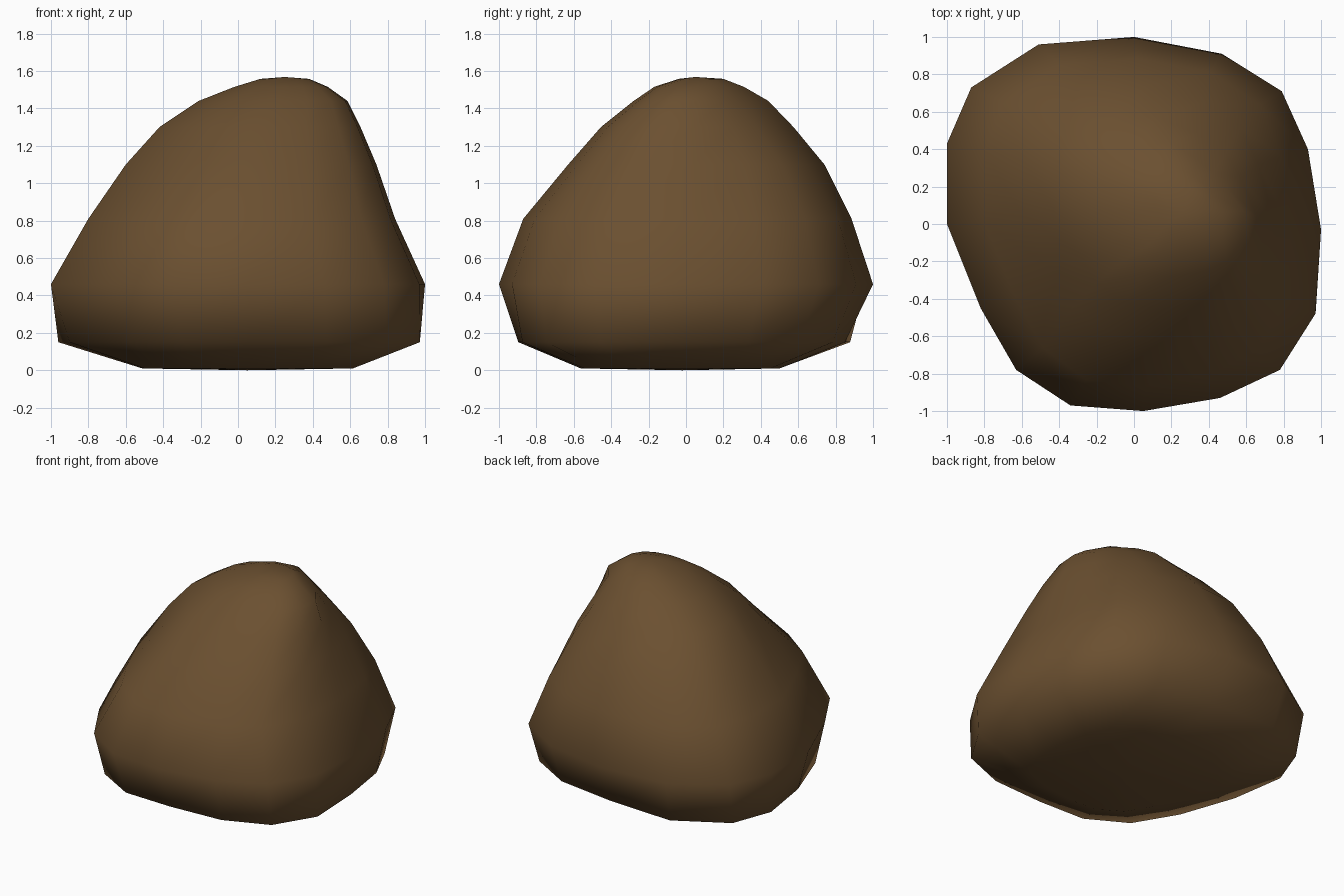
import bpy, bmesh

if "Cube" in bpy.data.objects:
    bpy.data.objects.remove(bpy.data.objects["Cube"])

# Widest outline of the rock seen from above (unit footprint)
OUTLINE = [(1, -.03), (.93, .40), (.79, .71), (.47, .91), (0, 1), (-.51, .96),
           (-.87, .73), (-1, .43), (-1, 0), (-.82, -.45), (-.63, -.78),
           (-.34, -.97), (.05, -1), (.46, -.93), (.78, -.78), (.97, -.48)]

# Level profile: z, x min, x max, y min, y max,
# then corner swelling: back right, back left, front left, front right
LEVELS = [(.01, -.50, .61, -.56, .50, 0, .03, 0, .05),
          (.15, -.90, .95, -.89, .85, .02, .09, .04, .07),
          (.46, -1, 1, -1, 1, 0, 0, 0, 0),
          (.81, -.80, .84, -.87, .885, .01, 0, -.02, 0),
          (1.10, -.60, .74, -.63, .74, -.06, -.01, -.08, 0),
          (1.30, -.42, .655, -.455, .575, -.13, -.04, -.07, 0),
          (1.44, -.21, .585, -.28, .44, -.24, -.08, -.02, 0),
          (1.515, -.02, .48, -.17, .31, -.22, -.06, 0, 0),
          (1.558, .12, .38, -.04, .20, -.1, 0, 0, 0)]

brown = bpy.data.materials.new("brown stone")
brown.diffuse_color = (.147, .080, .030, 1)
brown.use_nodes = True
brown.node_tree.nodes["Principled BSDF"].inputs["Base Color"].default_value = brown.diffuse_color


def place(x, y, z, x0, x1, y0, y1, *corners):
    """Fit an outline point to a level, swelling or shaving its corner."""
    quadrant = (0 if x > 0 else 1) if y > 0 else (3 if x > 0 else 2)
    s = 1 + corners[quadrant] * 2 * abs(x * y) / (x * x + y * y)
    return ((x0 + x1) / 2 + s * x * (x1 - x0) / 2,
            (y0 + y1) / 2 + s * y * (y1 - y0) / 2, z)


# Loft the outline through all levels
bm = bmesh.new()
rings = [[bm.verts.new(place(x, y, *level)) for x, y in OUTLINE]
         for level in LEVELS]
n = len(OUTLINE)
for low, high in zip(rings, rings[1:]):
    for i in range(n):
        j = (i + 1) % n
        bm.faces.new((low[i], low[j], high[j], high[i]))

# Close base and summit with fans
for ring, tip in ((rings[0], (.05, -.02, 0)), (rings[-1], (.25, .05, 1.568))):
    c = bm.verts.new(tip)
    for i in range(n):
        bm.faces.new((ring[i], ring[(i + 1) % n], c))
bmesh.ops.recalc_face_normals(bm, faces=bm.faces)
for f in bm.faces:
    f.smooth = True

mesh = bpy.data.meshes.new("rock")
bm.to_mesh(mesh)
bm.free()
mesh.materials.append(brown)
bpy.context.collection.objects.link(bpy.data.objects.new("rock", mesh))
